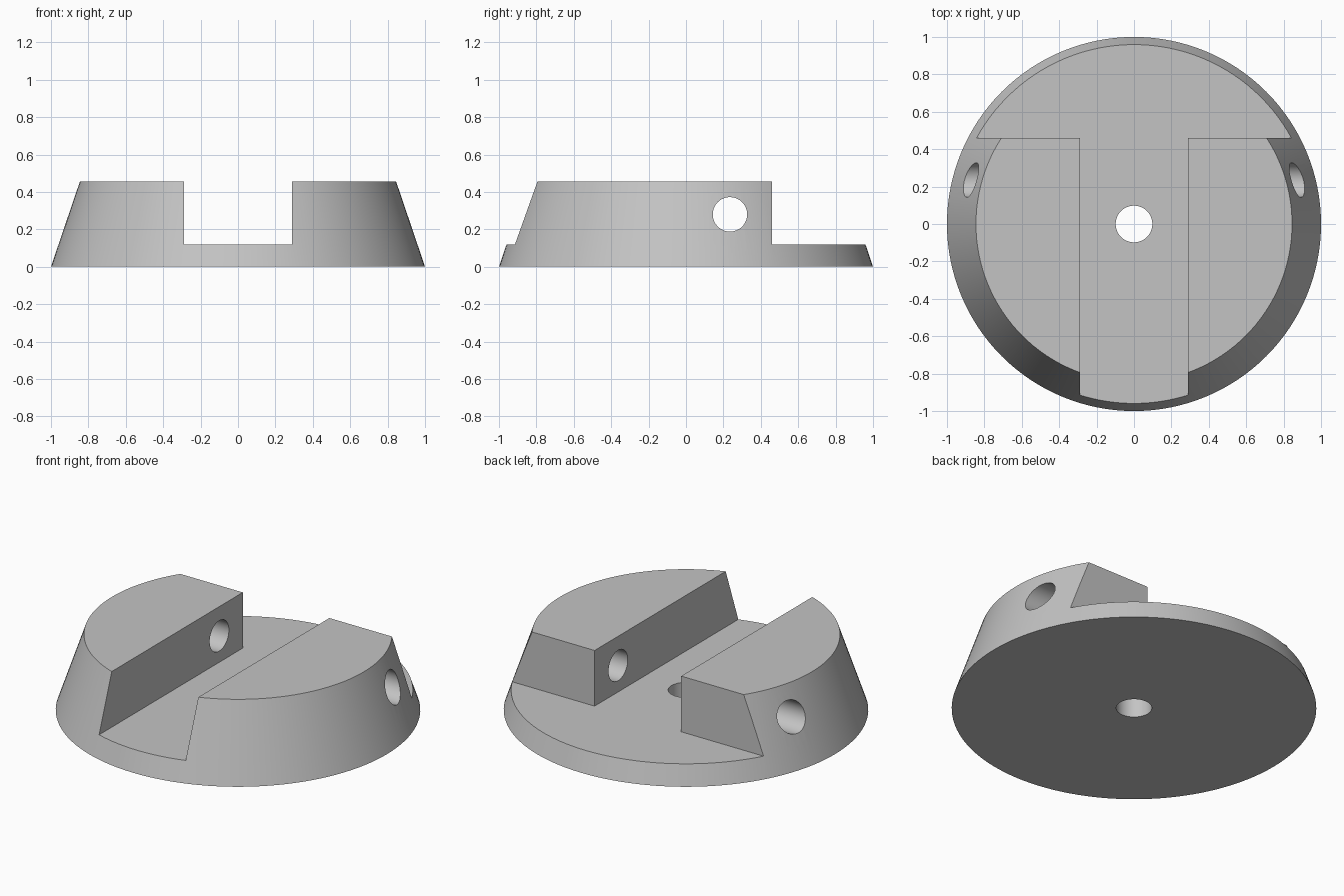
import bpy, bmesh, math

if "Cube" in bpy.data.objects:
    bpy.data.objects.remove(bpy.data.objects["Cube"])

R_BOTTOM, R_TOP, HEIGHT = 1.0, 0.845, 0.457
FLOOR, SLOT, STEP = 0.12, 0.29, 0.46


def drill(name, radius, location, rotation):
    bpy.ops.mesh.primitive_cylinder_add(vertices=64, radius=radius, depth=3,
                                        location=location, rotation=rotation)
    ob = bpy.context.object
    ob.name = name
    ob.hide_render = True
    return ob


# T-shaped cutter: front slot plus the cleared back ledge
bm = bmesh.new()
outline = [(-SLOT, -1.5), (SLOT, -1.5), (SLOT, STEP), (1.5, STEP),
           (1.5, 1.5), (-1.5, 1.5), (-1.5, STEP), (-SLOT, STEP)]
face = bm.faces.new([bm.verts.new((x, y, FLOOR)) for x, y in outline])
top = bmesh.ops.extrude_face_region(bm, geom=[face])["geom"]
bmesh.ops.translate(bm, vec=(0, 0, 1),
                    verts=[v for v in top if isinstance(v, bmesh.types.BMVert)])
bmesh.ops.recalc_face_normals(bm, faces=bm.faces)
mesh = bpy.data.meshes.new("slot_cutter")
bm.to_mesh(mesh)
bm.free()
slot_cutter = bpy.data.objects.new("slot_cutter", mesh)
slot_cutter.hide_render = True
bpy.context.collection.objects.link(slot_cutter)

# Cutters for the centre hole and the cross hole
cutters = [slot_cutter,
           drill("centre_hole_cutter", 0.098, (0, 0, 0), (0, 0, 0)),
           drill("cross_hole_cutter", 0.092, (0, 0.235, 0.28), (0, math.pi / 2, 0))]

# Tapered round base
bpy.ops.mesh.primitive_cone_add(vertices=128, radius1=R_BOTTOM, radius2=R_TOP,
                                depth=HEIGHT, location=(0, 0, HEIGHT / 2))
base = bpy.context.object
base.name = "slotted_base"

for cutter in cutters:
    mod = base.modifiers.new(cutter.name, "BOOLEAN")
    mod.operation = "DIFFERENCE"
    mod.solver = "EXACT"
    mod.object = cutter
    bpy.ops.object.modifier_apply(modifier=mod.name)
    bpy.data.objects.remove(cutter)

# Single grey finish, smooth curved walls with crisp edges
grey = bpy.data.materials.new("light_grey")
grey.diffuse_color = (0.55, 0.55, 0.55, 1)
grey.use_nodes = True
grey.node_tree.nodes["Principled BSDF"].inputs["Base Color"].default_value = grey.diffuse_color
base.data.materials.clear()
base.data.materials.append(grey)
bpy.ops.object.shade_smooth_by_angle(angle=math.radians(15))
